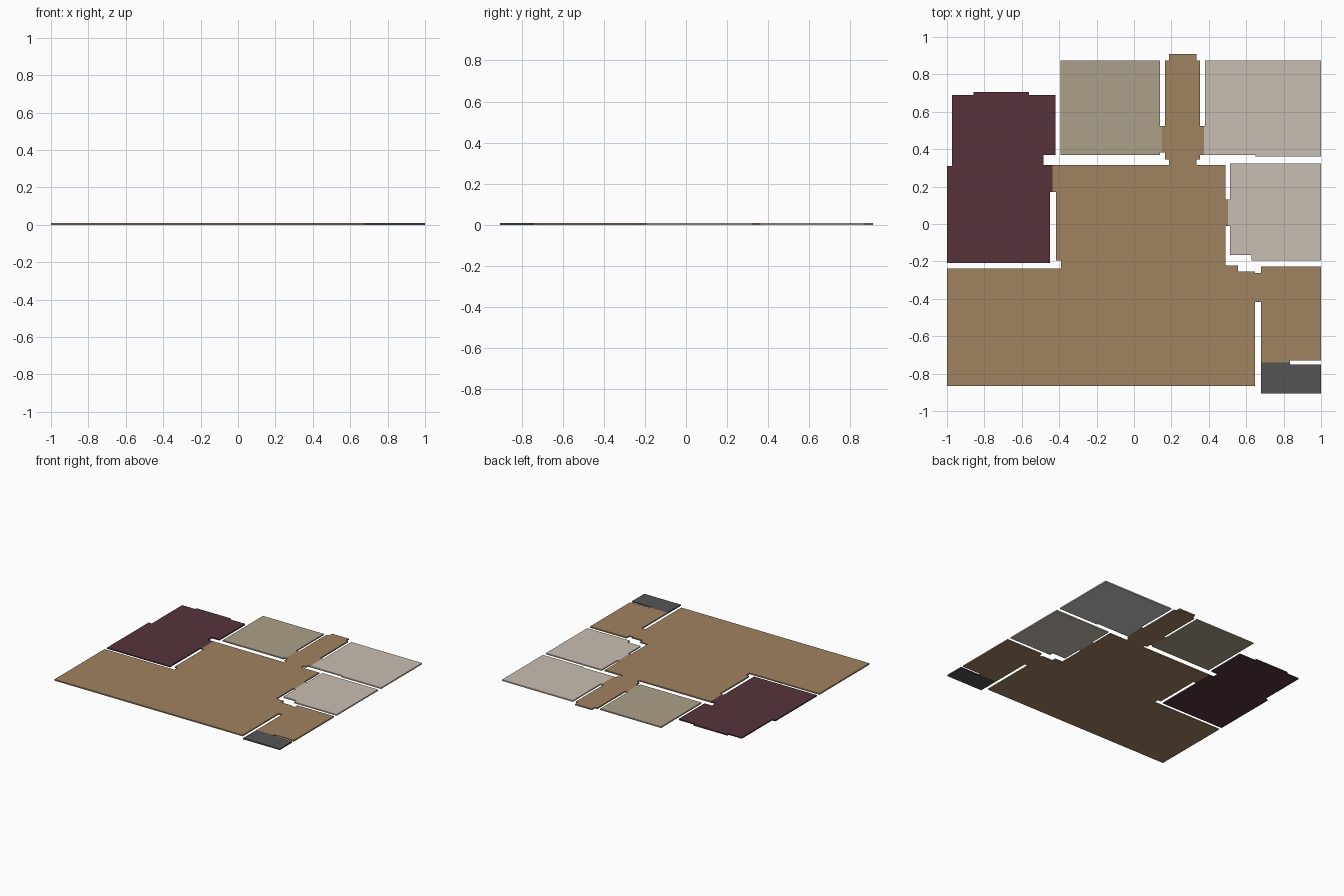
import bpy, bmesh

THICK = 0.01  # floor slab thickness


def srgb(r, g, b):
    def lin(c):
        c /= 255
        return c / 12.92 if c <= 0.04045 else ((c + 0.055) / 1.055) ** 2.4
    return (lin(r), lin(g), lin(b), 1)


def material(name, rgb):
    m = bpy.data.materials.new(name)
    m.diffuse_color = srgb(*rgb)
    return m


wood = material("wood_brown", (160, 130, 96))
carpet = material("carpet_maroon", (86, 52, 58))
olive = material("tile_olive", (171, 161, 136))
beige = material("tile_beige", (201, 190, 178))
stone = material("stone_dark_grey", (84, 84, 84))
grey = material("underside_grey", (203, 203, 203))


def slab(name, outline, mat, under=None):
    """Extrude a floor outline; optionally give the underside its own colour."""
    bm = bmesh.new()
    base = bm.faces.new([bm.verts.new((x, y, 0)) for x, y in outline])
    top = bmesh.ops.extrude_face_region(bm, geom=[base], use_keep_orig=True)
    for v in top["geom"]:
        if isinstance(v, bmesh.types.BMVert):
            v.co.z = THICK
    bmesh.ops.recalc_face_normals(bm, faces=bm.faces)
    if under:
        for f in bm.faces:
            f.material_index = 1 if f.normal.z < -0.5 else 0
    bmesh.ops.triangulate(bm, faces=[f for f in bm.faces if len(f.verts) > 4])
    me = bpy.data.meshes.new(name)
    bm.to_mesh(me)
    bm.free()
    me.materials.append(mat)
    if under:
        me.materials.append(under)
    bpy.context.collection.objects.link(bpy.data.objects.new(name, me))


# Living area, hallway and entry: one continuous wooden floor
slab("wood_floor", [
    (-1, -.867), (.648, -.867), (.648, -.418), (.68, -.418), (.68, -.74),
    (.833, -.74), (.833, -.73), (1, -.73), (1, -.228), (.68, -.228),
    (.68, -.262), (.648, -.262), (.648, -.253), (.557, -.253), (.557, -.222),
    (.49, -.222), (.49, -.01), (.503, -.01), (.503, .13), (.49, .13),
    (.49, .316), (.333, .316), (.333, .345), (.353, .345), (.353, .37),
    (.373, .37), (.373, .525), (.353, .525), (.353, .873), (.333, .873),
    (.333, .91), (.187, .91), (.187, .873), (.165, .873), (.165, .525),
    (.15, .525), (.15, .383), (.167, .383), (.167, .345), (.187, .345),
    (.187, .316), (-.437, .316), (-.437, .17), (-.417, .17), (-.417, -.195),
    (-.39, -.195), (-.39, -.239), (-1, -.239)], wood)

# Bedroom carpet
slab("bedroom_floor", [
    (-1, -.208), (-.45, -.208), (-.45, .17), (-.437, .17), (-.437, .316),
    (-.485, .316), (-.485, .368), (-.42, .368), (-.42, .69), (-.562, .69),
    (-.562, .706), (-.857, .706), (-.857, .69), (-.972, .69), (-.972, .311),
    (-1, .311)], carpet)

# Study
slab("study_floor", [
    (-.393, .37), (.14, .37), (.14, .383), (.15, .383), (.15, .525),
    (.14, .525), (.14, .873), (-.393, .873)], olive)

# Two tiled rooms on the right
slab("back_tiled_floor", [
    (.373, .37), (.65, .37), (.65, .36), (1, .36), (1, .873), (.38, .873),
    (.38, .525), (.373, .525)], beige, grey)
slab("side_tiled_floor", [
    (.512, -.165), (.628, -.165), (.628, -.195), (1, -.195), (1, .323),
    (.512, .323), (.512, .13), (.503, .13), (.503, -.01), (.512, -.01)], beige)

# Porch
slab("porch_floor", [
    (.68, -.906), (1, -.906), (1, -.752), (.833, -.752), (.833, -.74),
    (.68, -.74)], stone)
